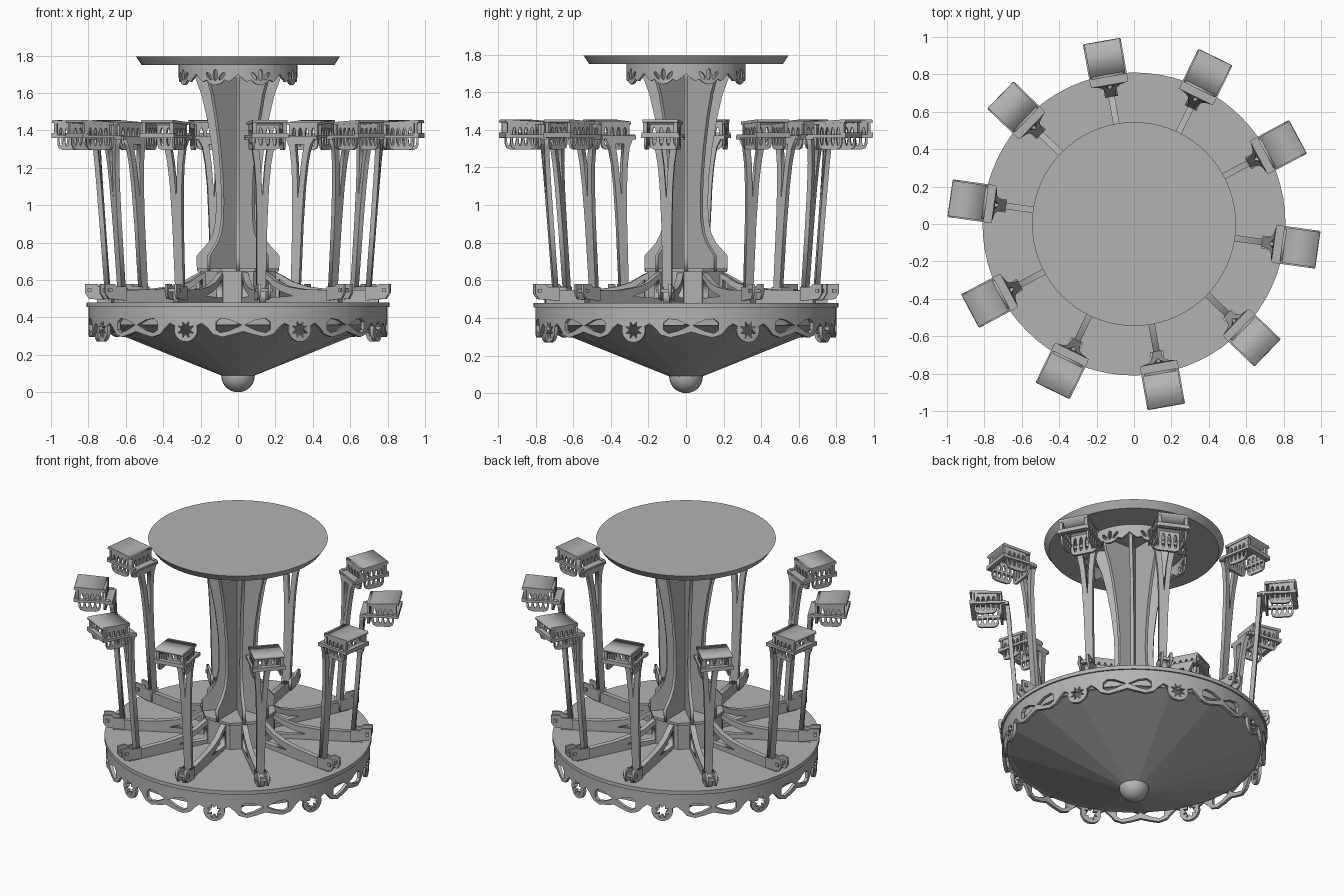
import bpy, bmesh
from math import radians, sin, cos, pi
from mathutils import Matrix, Vector

if "Cube" in bpy.data.objects:
    bpy.data.objects.remove(bpy.data.objects["Cube"])

GREY = (0.45, 0.45, 0.45, 1)
mat = bpy.data.materials.new("plain grey")
mat.use_nodes = True
mat.diffuse_color = GREY
mat.node_tree.nodes["Principled BSDF"].inputs["Base Color"].default_value = GREY

# Axes for plates: radial = outline in (radius, height), across = outline in (sideways, height)
RADIAL = Matrix(((1, 0, 0, 0), (0, 0, -1, 0), (0, 1, 0, 0), (0, 0, 0, 1)))
ACROSS = Matrix(((0, 0, 1, 0), (1, 0, 0, 0), (0, 1, 0, 0), (0, 0, 0, 1)))


def add(name, bm, smooth=False):
    bmesh.ops.recalc_face_normals(bm, faces=bm.faces[:])
    me = bpy.data.meshes.new(name)
    bm.to_mesh(me)
    bm.free()
    me.materials.clear()
    me.materials.append(mat)
    if smooth:
        me.shade_smooth()
        me.set_sharp_from_angle(angle=radians(35))
    ob = bpy.data.objects.new(name, me)
    bpy.context.collection.objects.link(ob)
    return ob


def plate_bm(outlines, thick):
    """Filled outline with holes, given thickness."""
    cu = bpy.data.curves.new("outline", "CURVE")
    cu.dimensions, cu.fill_mode, cu.extrude = "2D", "BOTH", thick / 2
    for pts in outlines:
        sp = cu.splines.new("POLY")
        sp.points.add(len(pts) - 1)
        for p, (x, y) in zip(sp.points, pts):
            p.co = (x, y, 0, 1)
        sp.use_cyclic_u = True
    ob = bpy.data.objects.new("outline", cu)
    bpy.context.collection.objects.link(ob)
    dg = bpy.context.evaluated_depsgraph_get()
    me = bpy.data.meshes.new_from_object(ob.evaluated_get(dg))
    bm = bmesh.new()
    bm.from_mesh(me)
    bpy.data.objects.remove(ob)
    bpy.data.curves.remove(cu)
    bpy.data.meshes.remove(me)
    bmesh.ops.remove_doubles(bm, verts=bm.verts[:], dist=1e-5)
    return bm


def plate(name, outlines, thick, axes, shift=(0, 0, 0)):
    bm = plate_bm(outlines, thick)
    bm.transform(Matrix.Translation(shift) @ axes)
    return add(name, bm)


def bent_plate(name, outlines, thick, radius, half):
    """Plate wrapped round the vertical axis, facing +x."""
    bm = plate_bm(outlines, thick)
    for i in range(-5, 6):
        bmesh.ops.bisect_plane(bm, geom=bm.verts[:] + bm.edges[:] + bm.faces[:],
                               plane_co=(half * i / 6, 0, 0), plane_no=(1, 0, 0))
    for v in bm.verts:
        s, z, d = v.co
        v.co = ((radius + d) * cos(s / radius), (radius + d) * sin(s / radius), z)
    return add(name, bm, True)


def box(name, lo, hi):
    bm = bmesh.new()
    bmesh.ops.create_cube(bm, size=1)
    lo, hi = Vector(lo), Vector(hi)
    bm.transform(Matrix.Translation((lo + hi) / 2) @ Matrix.Diagonal((*(hi - lo), 1)))
    return add(name, bm)


def frustum(name, r_low, r_high, z_low, z_high, sides, turn=0.0, smooth=False):
    bm = bmesh.new()
    bmesh.ops.create_cone(bm, cap_ends=True, segments=sides, radius1=r_low,
                          radius2=r_high, depth=z_high - z_low)
    bm.transform(Matrix.Translation((0, 0, (z_low + z_high) / 2)) @ Matrix.Rotation(turn, 4, "Z"))
    return add(name, bm, smooth)


def ring(parts, count, start):
    """Repeat parts around the vertical axis."""
    for ob in parts:
        for i in range(count):
            c = ob if i == 0 else ob.copy()
            if i:
                bpy.context.collection.objects.link(c)
            c.rotation_euler.z = radians(start + 360 * i / count)


def oval(cx, cy, rx, ry, tilt=0.0, n=12):
    pts = [(rx * cos(2 * pi * i / n), ry * sin(2 * pi * i / n)) for i in range(n)]
    return [(cx + x * cos(tilt) - y * sin(tilt), cy + x * sin(tilt) + y * cos(tilt)) for x, y in pts]


def mirrored(half):
    return half + [(-x, y) for x, y in reversed(half) if x > 1e-6]


# Platform, underside cone and bottom ball
frustum("platform", 0.81, 0.81, 0.455, 0.48, 72, smooth=True)
frustum("underside_cone", 0.085, 0.775, 0.088, 0.365, 16)
frustum("underside_drum", 0.77, 0.77, 0.36, 0.46, 72, smooth=True)
bm = bmesh.new()
bmesh.ops.create_uvsphere(bm, u_segments=24, v_segments=14, radius=0.09)
bm.transform(Matrix.Translation((0, 0, 0.09)))
add("bottom_ball", bm, True)

# Scalloped rim with star roundels and bow cutouts
R = 0.79
half = R * pi / 8
roundel = [(0.065 * sin(a), 0.335 - 0.065 * cos(a)) for a in [i * 0.27 for i in range(8)]]
scallop = [(0.09, 0.37), (0.12, 0.345), (0.15, 0.31), (0.2, 0.295), (0.26, 0.31), (half, 0.325)]
rim = mirrored(roundel + scallop + [(half, 0.46)])
star = [((0.048 if i % 2 else 0.024) * sin(i * pi / 8), 0.335 + (0.048 if i % 2 else 0.024) * cos(i * pi / 8))
        for i in range(16)]
lobe = [(half - 0.008, 0.36), (0.24, 0.33), (0.19, 0.318), (0.165, 0.335),
        (0.165, 0.375), (0.19, 0.395), (0.24, 0.388)]
ring([bent_plate("rim_panel", [rim, star, lobe, [(-x, y) for x, y in lobe]], 0.02, R, half)],
     8, -88 + 22.5)

# Hub and column of eight radial fins
frustum("hub", 0.22, 0.22, 0.478, 0.645, 8, pi / 8)
frustum("hub_plate", 0.235, 0.235, 0.645, 0.662, 8, pi / 8)
fin = [(0, 0.65), (0.22, 0.65), (0.222, 0.73), (0.195, 0.76), (0.16, 0.8), (0.135, 0.85),
       (0.12, 0.92), (0.117, 1.02), (0.122, 1.15), (0.14, 1.31), (0.165, 1.46),
       (0.195, 1.59), (0.225, 1.67), (0.24, 1.75), (0, 1.75)]
ring([plate("column_fin", [fin], 0.02, RADIAL)], 8, 0)

# Top disc and crown with leaf cutouts
frustum("top_disc", 0.515, 0.545, 1.75, 1.795, 72, smooth=True)
R2 = 0.31
half2 = R2 * pi / 8
crown = mirrored([(0, 1.642), (0.03, 1.65), (0.05, 1.67), (0.075, 1.66), (0.095, 1.675),
                  (half2, 1.7), (half2, 1.752)])
leaves = [oval(0, 1.696, 0.012, 0.03)]
leaves += [oval(s * 0.036, 1.69, 0.01, 0.025, -s * 0.65) for s in (-1, 1)]
ring([bent_plate("crown_panel", [crown] + leaves, 0.015, R2, half2)], 8, 22.5)

# Sweep arms with curved gussets
arm = [(0.17, 0.478), (0.76, 0.478), (0.76, 0.545), (0.5, 0.55), (0.38, 0.565),
       (0.3, 0.59), (0.24, 0.625), (0.2, 0.645), (0.17, 0.645)]
window = [(0.225, 0.505), (0.42, 0.515), (0.33, 0.54), (0.27, 0.57), (0.225, 0.605)]
parts = [plate("sweep_arm", [arm, window], 0.034, RADIAL)]

# Clevis at the end of each arm
cheek = [(0.69, 0.49), (0.8, 0.5), (0.82, 0.53), (0.82, 0.58), (0.765, 0.58), (0.75, 0.565),
         (0.69, 0.565)]
for s in (-1, 1):
    parts.append(plate("clevis_cheek", [cheek], 0.014, RADIAL, (0, s * 0.028, 0)))
parts.append(box("clevis_pin", (0.785, -0.045, 0.535), (0.805, 0.045, 0.555)))

# Leaning mast that flares below the seat
mast = mirrored([(0, 0.53), (0.024, 0.53), (0.028, 0.9), (0.035, 1.1), (0.045, 1.22),
                 (0.06, 1.31), (0.085, 1.36), (0, 1.36)][:-1])
slit = mirrored([(0, 1.04), (0.012, 1.22), (0.026, 1.325)])
ob = plate("mast", [mast, slit], 0.026, ACROSS)
for v in ob.data.vertices:
    v.co.x += 0.705 + (v.co.z - 0.55) * 0.075
parts.append(ob)


def slats(width, bottom, count, spacing):
    """Panel with rounded lower corners and a row of tall slots."""
    c = 0.03
    body = mirrored([(0, bottom), (width - c, bottom), (width - c * 0.3, bottom + c * 0.3),
                     (width, bottom + c), (width, 1.445)])
    slots = [oval((i - (count - 1) / 2) * spacing, 1.365, 0.011, 0.05) for i in range(count)]
    return [body] + slots


# Seat: lid, slatted sides and back, arm rails and front window frame
parts.append(plate("seat_lid", [[(0.8, 1.428), (0.993, 1.44), (0.988, 1.456), (0.8, 1.444)]],
                   0.19, RADIAL))
for s in (-1, 1):
    parts.append(plate("seat_side", slats(0.068, 1.295, 4, 0.032), 0.012, RADIAL,
                       (0.895, s * 0.084, 0)))
    parts.append(box("seat_arm_rail", (0.77, s * 0.09 - 0.012, 1.358), (0.99, s * 0.09 + 0.012, 1.375)))
    parts.append(box("seat_front_post", (0.965, s * 0.082 - 0.011, 1.37), (0.98, s * 0.082 + 0.011, 1.445)))
parts.append(plate("seat_back", slats(0.085, 1.295, 4, 0.038), 0.014, ACROSS, (0.805, 0, 0)))
parts.append(box("seat_front_rail", (0.962, -0.1, 1.36), (0.992, 0.1, 1.385)))
parts.append(box("seat_cross_bar", (0.755, -0.1, 1.35), (0.8, 0.1, 1.37)))
ring(parts, 10, -80)
